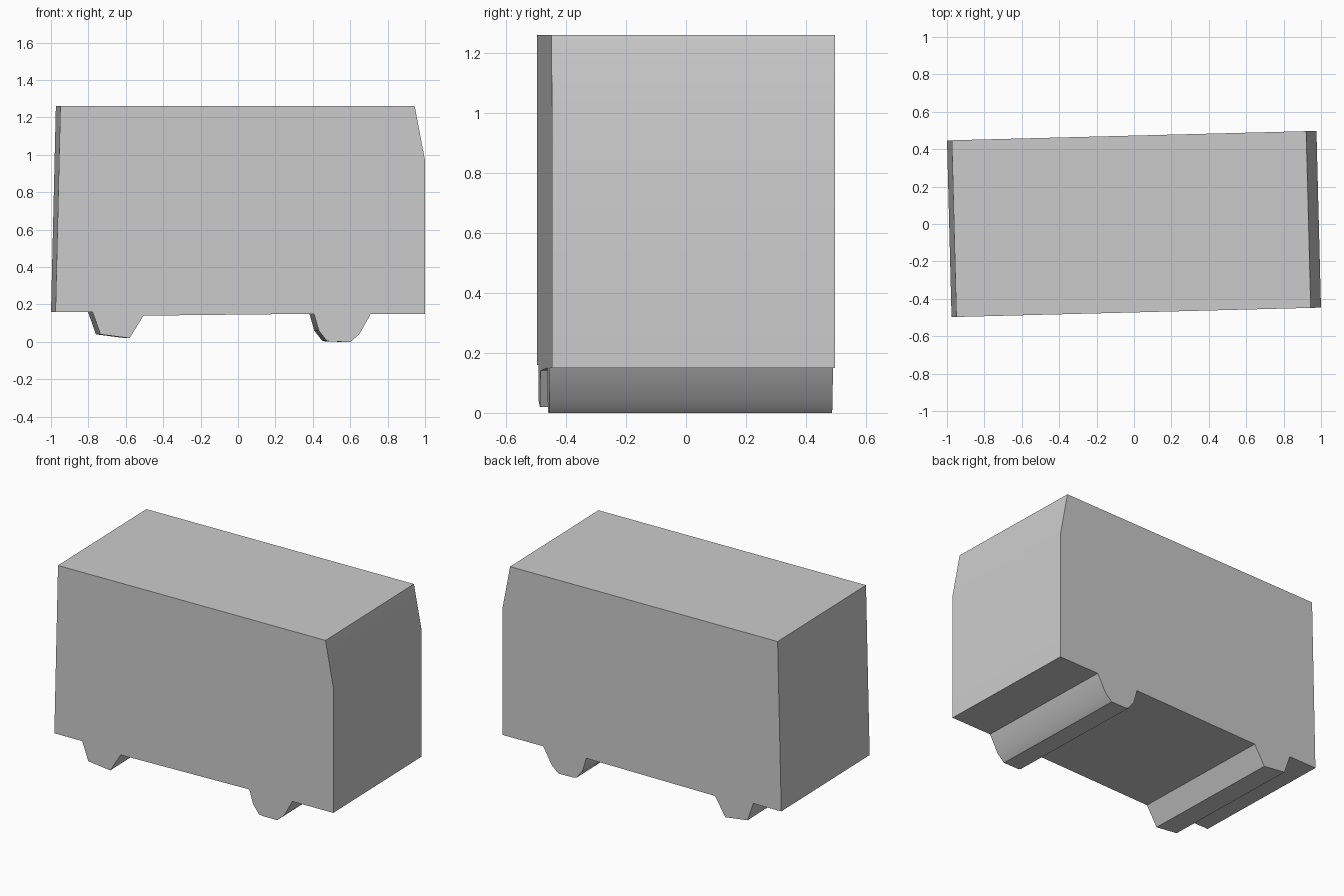
import bpy, bmesh, math

cube = bpy.data.objects.get("Cube")
if cube:
    bpy.data.objects.remove(cube, do_unlink=True)

DEPTH = 0.945
YAW = math.radians(1.47)

# Side outline (x, z): box body with two axle bulges underneath
REAR_END = [(-0.962, 1.26), (-0.988, 0.16)]
REAR_WHEELS = [(-0.79, 0.16), (-0.748, 0.04), (-0.592, 0.02), (-0.518, 0.14)]
FRONT_WHEELS = [(0.394, 0.15), (0.42, 0.06), (0.462, 0.006), (0.482, 0.001),
                (0.59, 0.0), (0.638, 0.042), (0.698, 0.15)]
NOSE_END = [(0.988, 0.15), (0.988, 0.97), (0.933, 1.26)]
OUTLINE = REAR_END + REAR_WHEELS + FRONT_WHEELS + NOSE_END

# Body paint
paint = bpy.data.materials.new("grey_paint")
paint.use_nodes = True
colour = (0.6, 0.6, 0.6, 1.0)
paint.diffuse_color = colour
paint.node_tree.nodes["Principled BSDF"].inputs["Base Color"].default_value = colour

# Extrude the outline across the width
bm = bmesh.new()
side = bm.faces.new([bm.verts.new((x, -DEPTH / 2, z)) for x, z in OUTLINE])
extruded = bmesh.ops.extrude_face_region(bm, geom=[side], use_keep_orig=True)
moved = [v for v in extruded["geom"] if isinstance(v, bmesh.types.BMVert)]
bmesh.ops.translate(bm, verts=moved, vec=(0, DEPTH, 0))
bmesh.ops.recalc_face_normals(bm, faces=bm.faces)
mesh = bpy.data.meshes.new("van_body")
bm.to_mesh(mesh)
bm.free()
mesh.materials.append(paint)

# The body stands slightly turned
body = bpy.data.objects.new("van_body", mesh)
bpy.context.collection.objects.link(body)
body.rotation_euler.z = YAW

# Soften the shallow bends only
bpy.ops.object.select_all(action='DESELECT')
body.select_set(True)
bpy.context.view_layer.objects.active = body
bpy.ops.object.shade_smooth_by_angle(angle=math.radians(40))
